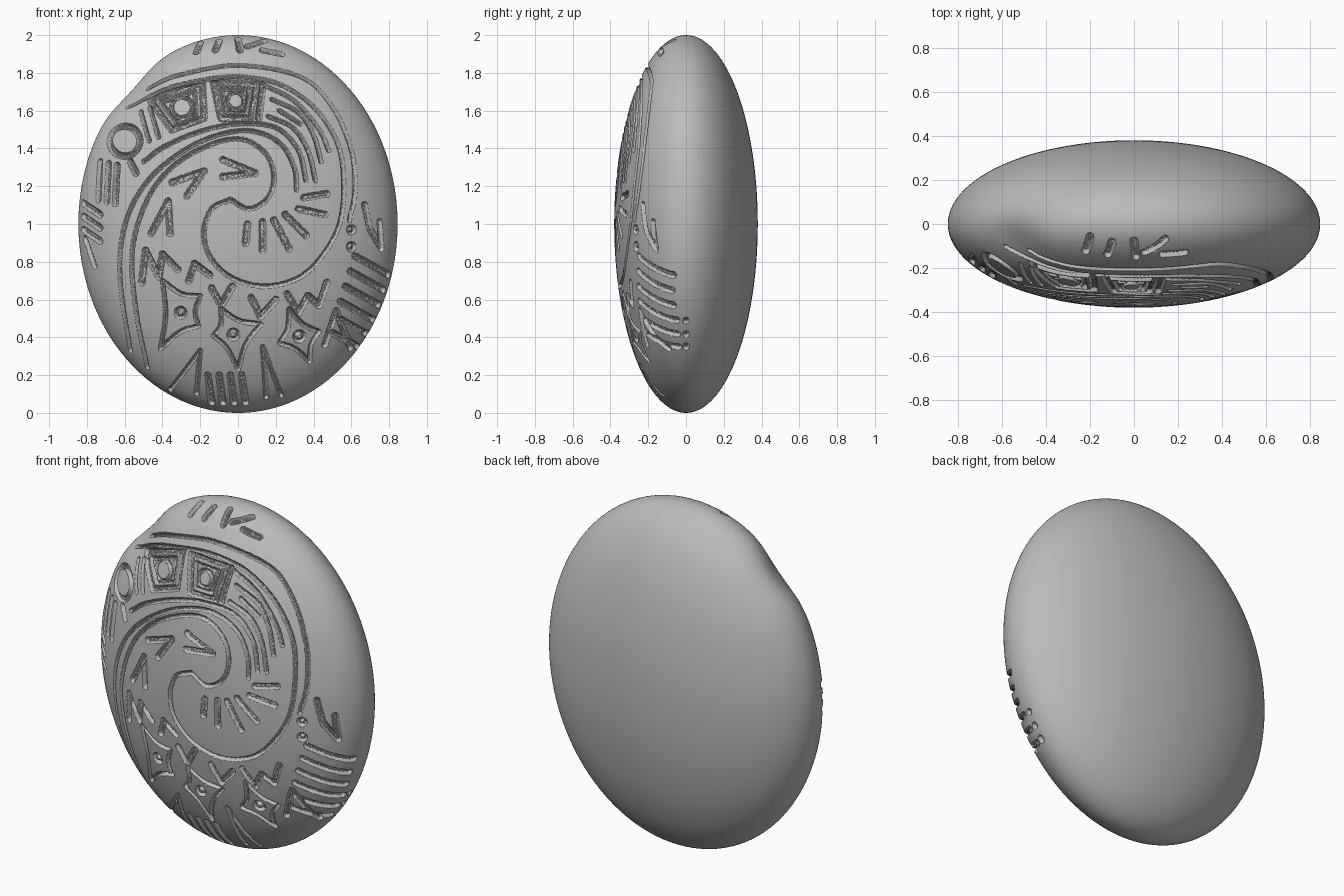
import bpy
import bmesh
import math
import random
from mathutils import Vector
from mathutils.kdtree import KDTree

random.seed(3)
default_cube = bpy.data.objects.get("Cube")
if default_cube:
    bpy.data.objects.remove(default_cube, do_unlink=True)

HALF = Vector((0.845, 0.38, 1.0))   # half sizes of the pebble
FINE, BOLD = 0.012, 0.018           # groove half widths
DEPTH, WALL = 0.02, 0.008
samples = []                        # (point on the front surface, half width)


def on_front(p):
    """Project a point of the drawing, in hundredths, on to the front."""
    x, z = p.x / 100, p.y / 100
    reach = math.hypot(x / HALF.x, z / HALF.z)
    if reach > 0.995:
        x, z = x / reach, z / reach
    left_over = max(0.0, 1 - (x / HALF.x) ** 2 - (z / HALF.z) ** 2)
    return Vector((x, -HALF.y * math.sqrt(left_over), z))


def line(points, width=BOLD, closed=False):
    """Groove of straight pieces."""
    pts = [Vector(p) for p in points]
    if closed:
        pts.append(pts[0])
    for a, b in zip(pts, pts[1:]):
        steps = max(1, int((b - a).length / 0.3))
        for i in range(steps + 1):
            samples.append((on_front(a.lerp(b, i / steps)), width))


def curve(points, width=FINE):
    """Groove along a smooth path through the points."""
    pts = [Vector(p) for p in points]
    pts = [pts[0] * 2 - pts[1]] + pts + [pts[-1] * 2 - pts[-2]]
    path = []
    for a, b, c, d in zip(pts, pts[1:], pts[2:], pts[3:]):
        for i in range(8):
            t = i / 8
            path.append((b * 2 + (c - a) * t + (a * 2 - b * 5 + c * 4 - d) * t * t
                         + (b * 3 - a - c * 3 + d) * t ** 3) / 2)
    line(path + [pts[-2]], width)


def ring(center, radius, width=FINE):
    c = Vector(center)
    turns = [i * math.tau / 24 for i in range(24)]
    line([c + Vector((math.cos(t), math.sin(t))) * radius for t in turns], width, True)


def frame(corners, ring_radius):
    """Outlined panel with a smaller outline and a ring inside."""
    pts = [Vector(p) for p in corners]
    mid = sum(pts, Vector((0, 0))) / len(pts)
    line(pts, BOLD, True)
    line([mid.lerp(p, 0.64) for p in pts], FINE, True)
    ring(mid, ring_radius)


def star(tips):
    """Four-pointed shape with hollow sides and a dot."""
    pts = [Vector(p) for p in tips]
    mid = sum(pts, Vector((0, 0))) / len(pts)
    for a, b in zip(pts, pts[1:] + pts[:1]):
        curve([a, a.lerp(b, 0.5).lerp(mid, 0.22), b])
    ring(mid, 2.3)


def hatch(start, end, step, count, width=BOLD):
    """Row of parallel strokes."""
    a, b, s = Vector(start), Vector(end), Vector(step)
    for i in range(count):
        line([a + s * i, b + s * i], width)


# Spiral borders
curve([(-49, 73), (-31, 79), (0, 84), (33, 78), (50, 62), (60, 39), (62, 18), (59, 2)])
curve([(-60, 63), (-41, 71), (-20, 76), (0, 78), (22, 74), (41, 61), (53, 42),
       (56, 21), (54, 1), (46, -15), (33, -28), (14, -33), (-4, -28), (-15, -17),
       (-18, -4), (-14, 8), (-4, 13)])
curve([(-48, -76), (-54, -46), (-56, -14), (-48, 13), (-35, 30), (-17, 41), (1, 45),
       (14, 38), (19, 26), (16, 14), (6, 8), (-4, 13)])
curve([(-57, -67), (-62, -35), (-62, -11), (-56, 10), (-44, 27), (-25, 41), (-7, 48),
       (9, 49), (23, 42), (30, 29), (31, 18)])
curve([(-50, 33), (-39, 41), (-20, 49), (0, 53), (20, 51), (32, 39), (36, 23)])

# Panels in the upper band
frame([(-13, 75), (10, 74), (7, 56), (-9, 56)], 4.5)
frame([(-47, 66), (-19, 75), (-18, 56), (-35, 50)], 5.5)
ring((-60, 44), 8, BOLD)
hatch((-52, 60), (-47, 44), (5, 2), 2, FINE)
line([(-57, 33), (-54, 27)])

# Stepped lines at the end of the band
line([(11, 56), (13, 74)])
curve([(13, 74), (30, 65), (43, 50), (48, 39)])
curve([(18, 66), (32, 59), (40, 47), (44, 33)])
curve([(16, 57), (29, 51), (37, 39), (41, 23)])
line([(22, 60), (33, 53)], FINE)

# Strokes fanned inside the spiral head
for a, b in [((5, 0), (4, -10)), ((13, 1), (13, -14)), ((19, 2), (27, -13)),
             ((25, 5), (36, -6)), ((32, 8), (46, 5)), ((35, 14), (47, 16))]:
    line([a, b])

# Chevrons following the spiral
for chevron in [[(-35, 22), (-18, 28), (-27, 15)], [(-8, 34), (9, 27), (-8, 25)],
                [(-46, -5), (-37, 12), (-36, -5)],
                [(-51, -31), (-49, -14), (-42, -28), (-40, -16), (-32, -24)],
                [(-26, -30), (-23, -21), (-15, -27)], [(-14, -34), (-9, -43), (-3, -33)],
                [(7, -39), (12, -49), (20, -40)],
                [(26, -37), (32, -47), (37, -38), (43, -43), (47, -31)]]:
    line(chevron)

# Stars
star([(-40, -30), (-20, -38), (-21, -54), (-41, -66)])
star([(-9, -45), (12, -53), (0, -77), (-13, -59)])
star([(27, -45), (43, -57), (38, -73), (22, -63)])

# Left rim marks
hatch((-73, 33), (-74, 13), (4.5, -1), 3)
hatch((-82, 11), (-73, 5), (0, -7), 3)
line([(-81, -8), (-76, -22)])

# Right rim marks
line([(67, 10), (70, -3), (76, -13), (75, 1)])
for z in (-3, -12):
    ring((60, z), 1.5)
hatch((62, -17), (80, -27), (-2.6, -8), 6)
line([(46, -64), (52, -46), (60, -66)])

# Bottom and top marks
line([(-36, -88), (-20, -67), (-22, -90)], FINE)
hatch((-16, -80), (-14, -95), (6, 0), 4)
line([(15, -92), (13, -65), (23, -91)], FINE)
hatch((-20, 96), (-22, 91), (10, 1), 2)
line([(0, 98), (1, 92)])
line([(5, 94), (14, 97)])
line([(13, 92), (23, 90)])

# Lookup of the nearest groove
tree = KDTree(len(samples))
for index, (point, _) in enumerate(samples):
    tree.insert(point, index)
tree.balance()


def outside(co):
    """Distance from the edge of the nearest groove, negative inside."""
    _, index, distance = tree.find(co)
    return distance - samples[index][1]


def fit(vert):
    """Put a vertex on the pebble's surface."""
    unit = Vector((vert.co[i] / HALF[i] for i in range(3))).normalized()
    vert.co = Vector((unit[i] * HALF[i] for i in range(3)))


# Pebble, refined only around the grooves
bm = bmesh.new()
bmesh.ops.create_icosphere(bm, subdivisions=6, radius=1)
for v in bm.verts:
    v.co = Vector((v.co[i] * HALF[i] for i in range(3)))
for margin in (0.035, 0.018, 0.006):
    near = {v for v in bm.verts if v.co.y < 0.03 and outside(v.co) < margin}
    edges = [e for e in bm.edges if e.verts[0] in near or e.verts[1] in near]
    bmesh.ops.subdivide_edges(bm, edges=edges, cuts=1, use_grid_fill=True)
    bmesh.ops.triangulate(bm, faces=[f for f in bm.faces if len(f.verts) > 3])
    for v in bm.verts:
        fit(v)

# Press the grooves in, with a worn hollow on the upper left edge
hollow = Vector((-0.57, -0.08, 0.72))
for v in bm.verts:
    normal = Vector((v.co[i] / HALF[i] ** 2 for i in range(3))).normalized()
    press = min(1.0, max(0.0, -outside(v.co) / WALL)) if v.co.y < 0.03 else 0.0
    sink = press * (DEPTH + random.uniform(-0.002, 0.002))
    sink += 0.04 * math.exp(-((v.co - hollow).length / 0.16) ** 2)
    v.co -= normal * sink
    v.co.z += 1
bmesh.ops.recalc_face_normals(bm, faces=bm.faces[:])

mesh = bpy.data.meshes.new("carved_pebble")
bm.to_mesh(mesh)
bm.free()
pebble = bpy.data.objects.new("carved_pebble", mesh)
bpy.context.collection.objects.link(pebble)

stone = bpy.data.materials.new("grey_stone")
stone.use_nodes = True
stone.diffuse_color = (0.5, 0.5, 0.5, 1)
stone.node_tree.nodes["Principled BSDF"].inputs["Base Color"].default_value = (0.5, 0.5, 0.5, 1)
mesh.materials.append(stone)

bpy.ops.object.select_all(action="DESELECT")
pebble.select_set(True)
bpy.context.view_layer.objects.active = pebble
bpy.ops.object.shade_smooth_by_angle(angle=math.radians(35))
